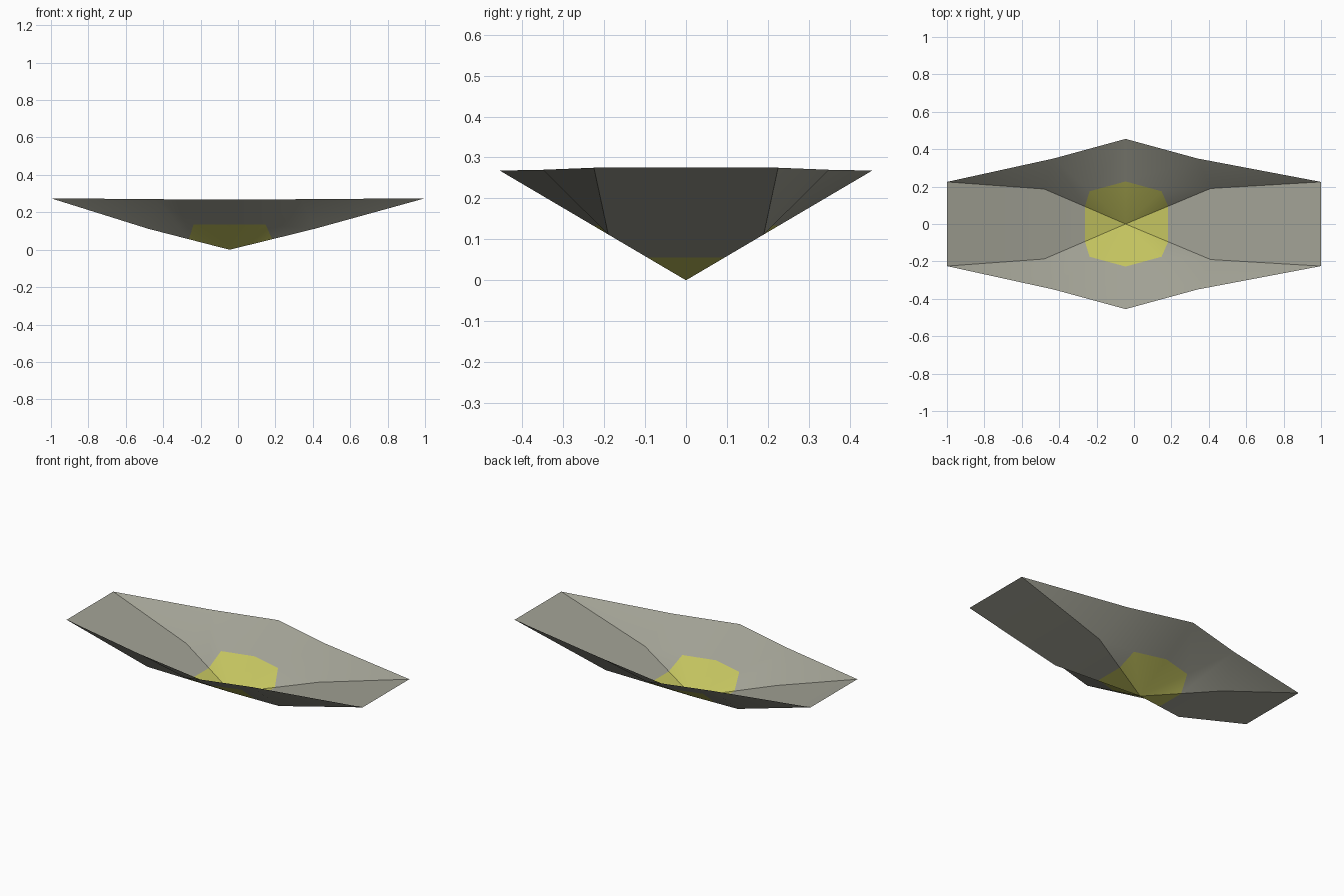
import bpy, bmesh, math
from mathutils import Vector

cube = bpy.data.objects.get("Cube")
if cube:
    bpy.data.objects.remove(cube, do_unlink=True)


def material(name, rgb):
    m = bpy.data.materials.new(name)
    m.use_nodes = True
    m.diffuse_color = (*rgb, 1)
    bsdf = m.node_tree.nodes["Principled BSDF"]
    bsdf.inputs["Base Color"].default_value = (*rgb, 1)
    bsdf.inputs["Roughness"].default_value = 0.9
    return m


# Key points on the back half: centre low point, fold points, rim
apex = Vector((-0.045, 0, 0))
fold_l, fold_r = (-0.48, 0.187, 0.112), (0.41, 0.19, 0.112)
tip_l, tip_r = (-1, 0.225, 0.275), (1, 0.225, 0.275)
rim_l, rim_m, rim_r = (-0.43, 0.35, 0.27), (-0.045, 0.455, 0.268), (0.34, 0.35, 0.27)

bm = bmesh.new()
cache = {}


def flip(p):
    return (p[0], -p[1], p[2])


def face(points, mat):
    verts = []
    for p in points:
        key = tuple(round(c, 5) for c in p)
        if key not in cache:
            cache[key] = bm.verts.new(p)
        verts.append(cache[key])
    f = bm.faces.new(verts)
    f.normal_update()
    if f.normal.z < 0:
        f.normal_flip()
    f.material_index = mat


def wedge(a, b):
    """Triangle from the centre, its inner half in the yellow colour."""
    ma, mb = apex.lerp(Vector(a), 0.5), apex.lerp(Vector(b), 0.5)
    face([apex, ma, mb], 1)
    face([ma, a, b, mb], 0)


# Front and back sides, mirrored across y
for side in (lambda p: p, flip):
    ring = [side(p) for p in (fold_l, rim_l, rim_m, rim_r, fold_r)]
    for a, b in zip(ring, ring[1:]):
        wedge(a, b)
    face([ring[0], side(tip_l), ring[1]], 0)
    face([ring[4], side(tip_r), ring[3]], 0)

# End strips running out to the two tips
for fold, tip in ((fold_l, tip_l), (fold_r, tip_r)):
    wedge(fold, flip(fold))
    face([fold, tip, flip(tip), flip(fold)], 0)

mesh = bpy.data.meshes.new("petal_bowl")
bm.to_mesh(mesh)
bm.free()
mesh.materials.append(material("warm grey", (0.36, 0.36, 0.30)))
mesh.materials.append(material("yellow centre", (0.55, 0.55, 0.115)))
bowl = bpy.data.objects.new("petal_bowl", mesh)
bpy.context.collection.objects.link(bowl)

# Soft shading within each panel, sharp along the folds
bpy.context.view_layer.objects.active = bowl
bowl.select_set(True)
bpy.ops.object.shade_smooth_by_angle(angle=math.radians(30))
